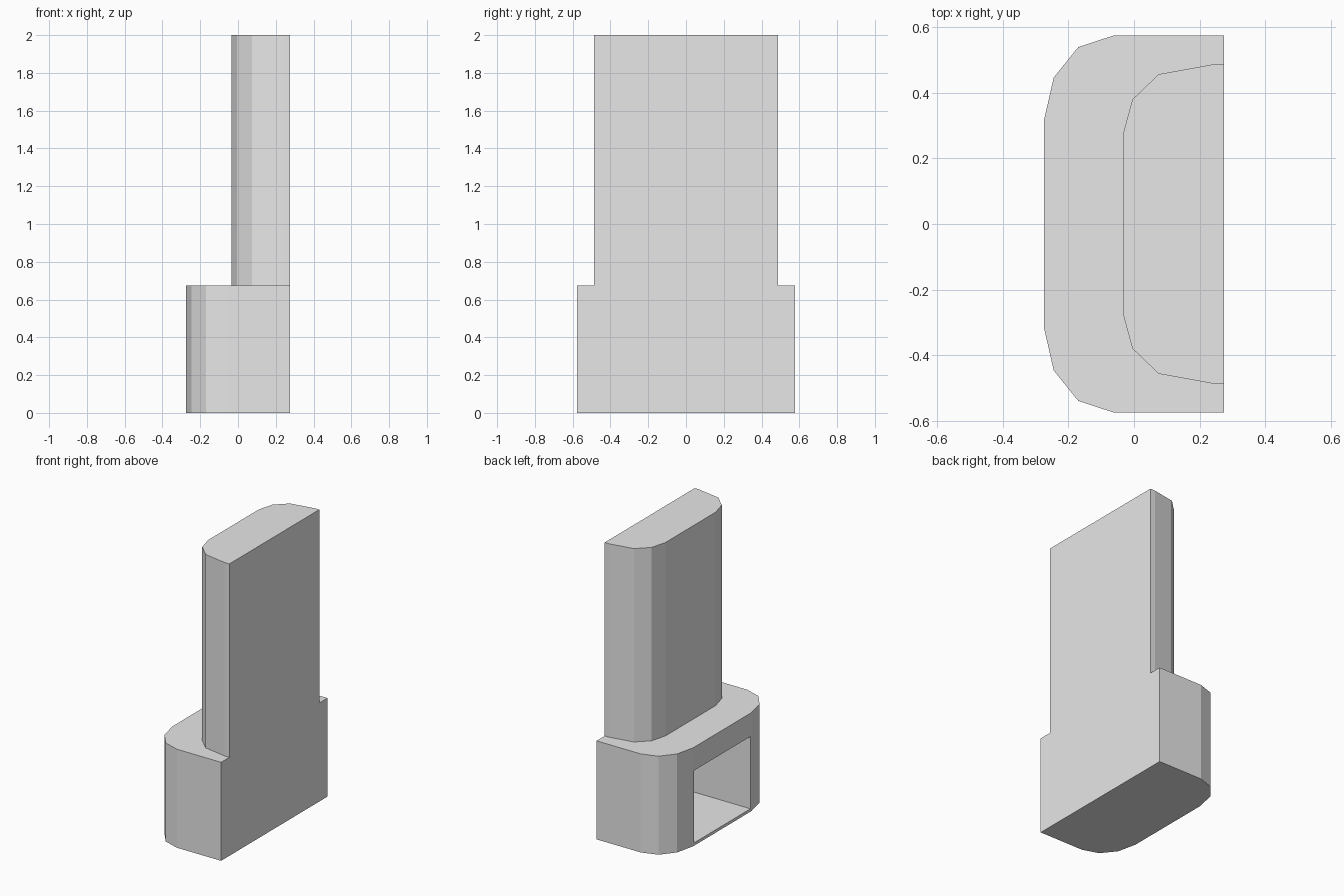
import bpy
import bmesh

cube = bpy.data.objects.get("Cube")
if cube:
    bpy.data.objects.remove(cube, do_unlink=True)

grey = bpy.data.materials.new("light_grey")
grey.use_nodes = True
grey.diffuse_color = (0.8, 0.8, 0.8, 1)
grey.node_tree.nodes["Principled BSDF"].inputs["Base Color"].default_value = (0.8, 0.8, 0.8, 1)

BACK = 0.275    # flat side shared by the base and the post
LEDGE = 0.675   # top of the base


def prism(name, half, z0, z1):
    """Extrude a plan outline, given for +y and mirrored to -y."""
    outline = half + [(x, -y) for x, y in reversed(half)]
    bm = bmesh.new()
    face = bm.faces.new([bm.verts.new((x, y, z0)) for x, y in outline])
    top = bmesh.ops.extrude_face_region(bm, geom=[face])["geom"]
    bmesh.ops.translate(bm, vec=(0, 0, z1 - z0),
                        verts=[v for v in top if isinstance(v, bmesh.types.BMVert)])
    bmesh.ops.recalc_face_normals(bm, faces=bm.faces)
    mesh = bpy.data.meshes.new(name)
    bm.to_mesh(mesh)
    bm.free()
    mesh.materials.append(grey)
    obj = bpy.data.objects.new(name, mesh)
    bpy.context.collection.objects.link(obj)
    return obj


def combine(target, other, operation):
    """Apply a boolean and discard the helper."""
    mod = target.modifiers.new(operation.lower(), "BOOLEAN")
    mod.object, mod.operation, mod.solver = other, operation, "EXACT"
    bpy.context.view_layer.objects.active = target
    bpy.ops.object.modifier_apply(modifier=mod.name)
    bpy.data.objects.remove(other, do_unlink=True)


# Wide base with faceted corners on one side
body = prism("base_and_post", [(BACK, 0.576), (-0.06, 0.576), (-0.17, 0.54),
                               (-0.245, 0.447), (-0.275, 0.315)], 0, LEDGE)

# Tall post, flush with the flat side of the base
post = prism("post", [(BACK, 0.487), (0.24, 0.487), (0.075, 0.457),
                      (-0.005, 0.38), (-0.034, 0.273)], LEDGE - 0.08, 2)
combine(body, post, "UNION")

# Rectangular pocket open on the rounded side of the base
pocket = prism("pocket", [(0.25, 0.305), (-0.4, 0.305)], 0.02, 0.515)
combine(body, pocket, "DIFFERENCE")

# Merge coplanar faces
bm = bmesh.new()
bm.from_mesh(body.data)
bmesh.ops.dissolve_limit(bm, angle_limit=0.01, verts=bm.verts, edges=bm.edges)
bm.to_mesh(body.data)
bm.free()
